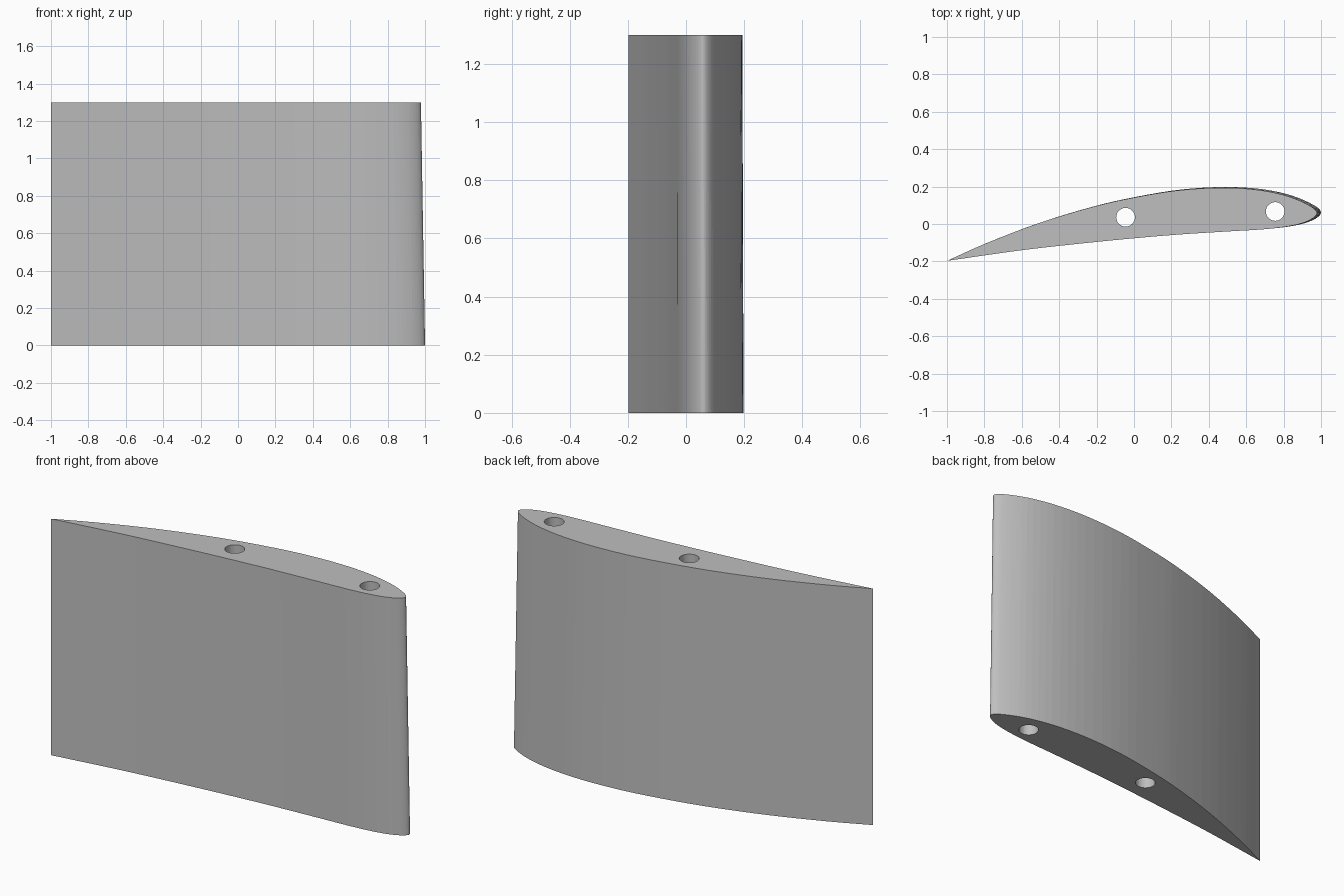
import bpy, bmesh, math
from mathutils import Vector

cube = bpy.data.objects.get("Cube")
if cube:
    bpy.data.objects.remove(cube, do_unlink=True)

HEIGHT = 1.3
TAPER = 0.989
TAIL = Vector((-1, -0.197))
HOLES = [(-0.045, 0.036), (0.755, 0.067)]
RADIUS = 0.05

# Wing section: upper skin to the nose, then lower skin back to the tail
SECTION = [(-1, -0.197), (-0.8, -0.107), (-0.5, 0.008), (-0.2, 0.098), (0, 0.143),
           (0.25, 0.184), (0.5, 0.198), (0.7, 0.184), (0.85, 0.15), (0.95, 0.107),
           (0.99, 0.08), (1, 0.061), (0.99, 0.043), (0.95, 0.018), (0.88, -0.004),
           (0.75, -0.023), (0.5, -0.039), (0.25, -0.055), (0, -0.076),
           (-0.3, -0.106), (-0.6, -0.14), (-1, -0.197)]


def smooth_path(points, steps=4):
    """Spline through the points, with the speed set by their spacing."""
    p = [Vector(q) for q in points]
    p = [2 * p[0] - p[1]] + p + [2 * p[-1] - p[-2]]
    path = []
    for a, b, c, d in zip(p, p[1:], p[2:], p[3:]):
        ta, tb, tc = [math.sqrt((v - u).length) for u, v in ((a, b), (b, c), (c, d))]
        m1 = (c - b) + tb * ((b - a) / ta - (c - a) / (ta + tb))
        m2 = (c - b) + tb * ((d - c) / tc - (d - b) / (tb + tc))
        for i in range(steps):
            t = i / steps
            path.append(b + m1 * t + (3 * (c - b) - 2 * m1 - m2) * t ** 2
                        + (2 * (b - c) + m1 + m2) * t ** 3)
    return path


def circle(centre, sides=32):
    turns = [math.tau * i / sides for i in range(sides)]
    return [Vector(centre) + RADIUS * Vector((math.cos(a), math.sin(a))) for a in turns]


def add_wall(bm, low, high):
    """Wall between two outlines; returns the edges of both rims."""
    rims = [[bm.verts.new((*p, z)) for p in pts] for pts, z in ((low, 0), (high, HEIGHT))]
    for i in range(len(low)):
        a, b = rims[0][i - 1], rims[0][i]
        c, d = rims[1][i], rims[1][i - 1]
        bm.faces.new((a, b, c, d))
    return [[bm.edges.get((r[i - 1], r[i])) for i in range(len(r))] for r in rims]


# Tapered skin and two straight spar holes, closed by flat end caps
bm = bmesh.new()
outline = smooth_path(SECTION)
walls = [add_wall(bm, outline, [TAIL + (p - TAIL) * TAPER for p in outline])]
walls += [add_wall(bm, circle(h), circle(h)) for h in HOLES]
for end in (0, 1):
    rim = [e for wall in walls for e in wall[end]]
    bmesh.ops.triangle_fill(bm, edges=rim, use_beauty=True, use_dissolve=False)
bmesh.ops.recalc_face_normals(bm, faces=bm.faces[:])

mesh = bpy.data.meshes.new("wing_section")
bm.to_mesh(mesh)
bm.free()
wing = bpy.data.objects.new("wing_section", mesh)
bpy.context.collection.objects.link(wing)

# Plain grey
grey = bpy.data.materials.new("light_grey")
grey.use_nodes = True
colour = (0.52, 0.52, 0.52, 1)
grey.diffuse_color = colour
grey.node_tree.nodes["Principled BSDF"].inputs["Base Color"].default_value = colour
mesh.materials.append(grey)
